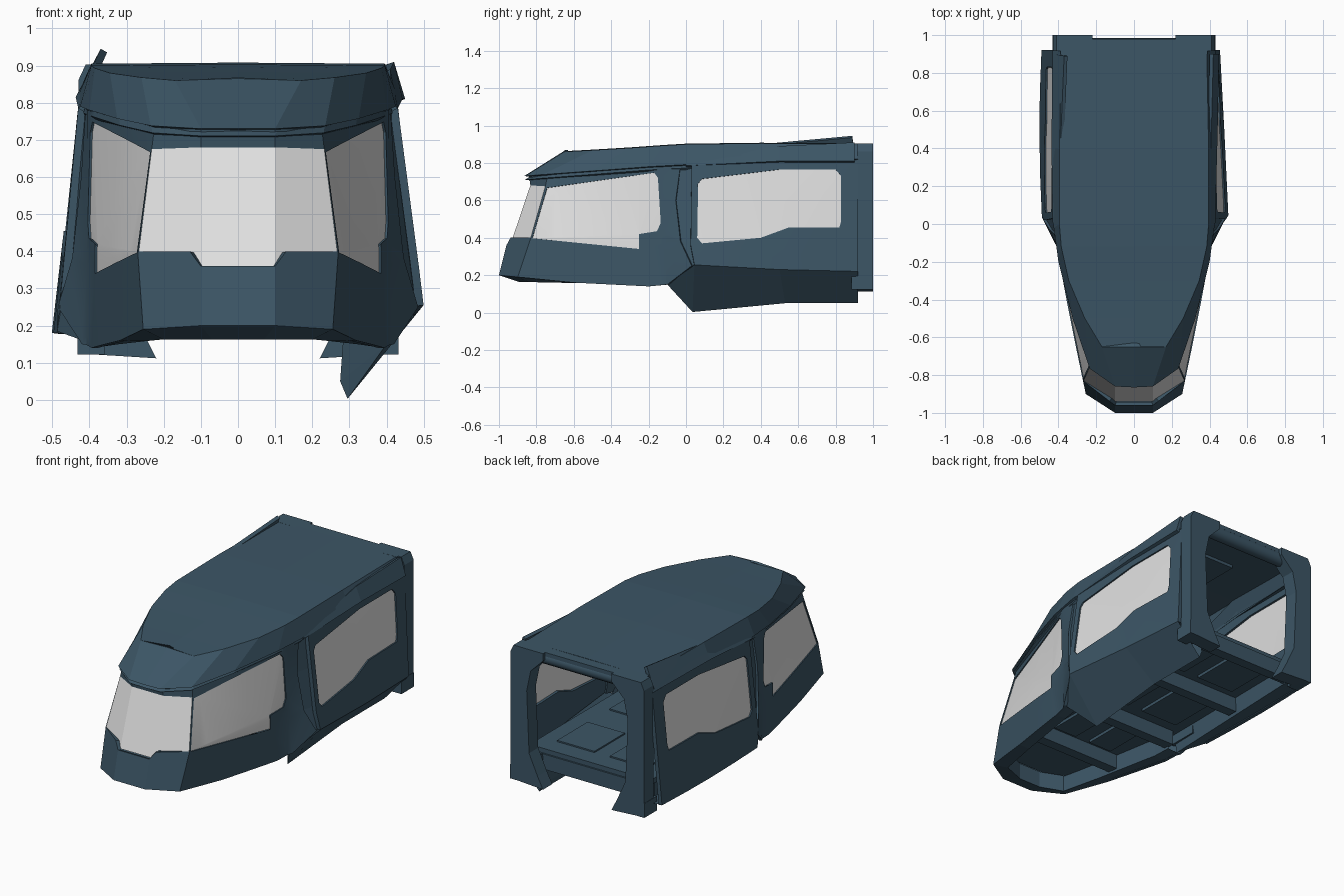
import bpy, bmesh, math
from mathutils import Vector

if "Cube" in bpy.data.objects:
    bpy.data.objects.remove(bpy.data.objects["Cube"])

def material(name, c):
    m = bpy.data.materials.new(name)
    m.diffuse_color = (*c, 1)
    m.use_nodes = True
    m.node_tree.nodes["Principled BSDF"].inputs["Base Color"].default_value = m.diffuse_color
    return m

HULL = material("slate_blue_paint", (0.045, 0.092, 0.132))
GLASS = material("pale_glass", (0.76, 0.76, 0.76))
CENTRE = Vector((0, 0.1, 0.5))

def finish(name, bm, mat, thick=0, outward=True, smooth=None):
    bm.normal_update()
    if outward:      # turn every face away from the cabin centre
        for f in bm.faces:
            if f.normal.dot(f.calc_center_median() - CENTRE) < 0:
                f.normal_flip()
    else:
        bmesh.ops.recalc_face_normals(bm, faces=bm.faces[:])
    me = bpy.data.meshes.new(name)
    bm.to_mesh(me)
    bm.free()
    me.materials.append(mat)
    ob = bpy.data.objects.new(name, me)
    bpy.context.collection.objects.link(ob)
    bpy.ops.object.select_all(action='DESELECT')
    bpy.context.view_layer.objects.active = ob
    ob.select_set(True)
    if thick:
        mod = ob.modifiers.new("thickness", 'SOLIDIFY')
        mod.thickness, mod.offset = thick, -1
        bpy.ops.object.modifier_apply(modifier=mod.name)
    if smooth:
        bpy.ops.object.shade_smooth_by_angle(angle=math.radians(smooth))
    return ob

def sheet(name, polys, mat, thick=0):
    bm = bmesh.new()
    for p in polys:
        bm.faces.new([bm.verts.new(v) for v in p])
    bmesh.ops.remove_doubles(bm, verts=bm.verts[:], dist=0.0005)
    return finish(name, bm, mat, thick)

def side_panel(name, loops, xfun, mat, thick=0, cuts=()):
    # fill (y, z) outlines with holes, then bend onto the side surface
    bm = bmesh.new()
    edges = []
    for lp in loops:
        vs = [bm.verts.new((0, y, z)) for y, z in lp]
        edges += [bm.edges.new((vs[i - 1], vs[i])) for i in range(len(vs))]
    bmesh.ops.triangle_fill(bm, edges=edges, use_beauty=True, use_dissolve=False)
    for co, no in cuts:
        bmesh.ops.bisect_plane(bm, geom=bm.verts[:] + bm.edges[:] + bm.faces[:],
                               plane_co=co, plane_no=no)
    for v in bm.verts:
        v.co.x = xfun(v.co.y, v.co.z)
    return finish(name, bm, mat, thick, smooth=18)

def prism(name, pts, y0, y1, mat=HULL):
    bm = bmesh.new()
    f = bm.faces.new([bm.verts.new((x, y0, z)) for x, z in pts])
    r = bmesh.ops.extrude_face_region(bm, geom=[f])
    for v in r['geom']:
        if isinstance(v, bmesh.types.BMVert):
            v.co.y = y1
    return finish(name, bm, mat, outward=False)

def box(name, x0, x1, y0, y1, z0, z1):
    return prism(name, [(x0, z0), (x1, z0), (x1, z1), (x0, z1)], y0, y1)

def mirror(pts):
    return [(-x, y, z) for x, y, z in pts]

# ---- side surfaces: nose (flaring out to the doors), right door, left door
def side_x(y, z):
    t = max(0, (-0.1 - y) / 0.73)
    flare = 0.075 * min(1, max(0, (y + .12) / .15)) * min(1, max(0, (.79 - z) / .5))
    return 0.41 - 0.14 * t ** 1.1 - 0.22 * max(0, z - 0.4) * t + flare

def right_x(y, z):
    return 0.43 + (0.07 - 0.045 * (y - .05) / .85) * (.79 - z) / .54

def left_x(y, z):
    bulge = 0.055 + 0.015 * math.sin(math.pi * min(1, max(0, y)))
    return -0.43 - bulge * (.79 - z) / .6

front_outer = [(-.9, .19), (-.6, .16), (-.2, .14), (-.1, .15), (.03, .25), (-.03, .38), (-.055, .6),
               (-.03, .785), (-.45, .76), (-.74, .73), (-.752, .675), (-.83, .4)]
front_window = [(-.822, .397), (-.25, .34), (-.25, .42), (-.155, .435), (-.135, .48),
                (-.15, .72), (-.17, .748), (-.743, .667)]
door_window = [(.06, .4), (.085, .37), (.4, .4), (.55, .455), (.82, .455), (.83, .49),
               (.83, .73), (.80, .765), (.5, .765), (.085, .715), (.065, .69)]
ycuts = [((0, y, 0), (0, 1, 0)) for y in (-.7, -.55, -.4, -.25, -.12)] + [((0, 0, .4), (0, 0, 1))]

# ---- nose sides, their windows, and the recessed seam to the doors
for s, tag in ((1, "right"), (-1, "left")):
    side_panel("nose_side_" + tag, [front_outer, front_window],
               lambda y, z: s * side_x(y, z), HULL, 0.018, ycuts)
    side_panel("nose_window_" + tag, [front_window],
               lambda y, z: s * (side_x(y, z) - 0.006), GLASS, 0, ycuts)
    door_x = right_x if s > 0 else lambda y, z: -left_x(y, z)
    rows = [((s * (side_x(a, z) - .012), a, z), (s * (door_x(.06, z) - .014), .06, z))
            for a, z in ((.02, .25), (-.035, .38), (-.065, .6), (-.045, .79))]
    sheet("seam_" + tag, [[p[0], p[1], q[1], q[0]] for p, q in zip(rows, rows[1:])], HULL, 0.02)
    lo, hi = sorted((s * .37, s * .4))
    box("centre_pillar", lo, hi, -.12, .06, .2, .78)

# ---- nose front panel, windshield and header
c0, c1 = (side_x(-.9, .19), -.9, .19), (side_x(-.83, .4), -.83, .4)
c2, c3 = (side_x(-.752, .675), -.752, .675), (side_x(-.74, .73), -.74, .73)
b, n, k = (.1, -1, .2), (.1, -.96, .36), (.13, -.938, .4)
corner = [c0, b, n, k, c1]
sheet("nose_panel", [corner, mirror(corner), [b, n, *mirror([n, b])]], HULL, 0.02)
gi, gk, g1, gc = (.1, -.94, .36), (.13, -.915, .4), (c1[0] - .003, -.83, .4), (.1, -.832, .68)
pane = [gi, gk, g1, c2, gc]
sheet("windshield", [pane, mirror(pane), [gi, gc, *mirror([gc, gi])]], GLASS)
h = (.1, -.84, .735)
head = [c2, gc, h, c3]
sheet("window_header", [head, mirror(head), [gc, h, *mirror([h, gc])]], HULL, 0.02)

# ---- roof: lofted half rings, mirrored
top = [(0, -.65, .865), (.17, -.65, .86), (.26, -.5, .868), (.345, -.3, .88), (.385, -.12, .893),
       (.395, .0, .9), (.395, .4, .905), (.385, .92, .902)]
rim = [(0, -.865, .73), (.1, -.86, .73), (.235, -.765, .738), (.325, -.5, .757), (.4, -.2, .78),
       (.425, -.02, .79), (.432, .4, .815), (.432, .92, .82)]
under = [(0, -.82, .725), (.1, -.815, .725), (.215, -.73, .73), (.29, -.48, .75), (.375, -.2, .772),
         (.40, -.02, .78), (.41, .4, .80), (.41, .92, .80)]
polys = []
for i in range(7):
    for q in ([top[i], top[i + 1], rim[i + 1], rim[i]], [rim[i], rim[i + 1], under[i + 1], under[i]],
              [(0, top[i][1], top[i][2] + .003), top[i], top[i + 1], (0, top[i + 1][1], top[i + 1][2] + .003)]):
        q = [p for j, p in enumerate(q) if (Vector(p) - Vector(q[j - 1])).length > .004]
        if len(q) > 2:
            polys += [q, mirror(q)]
sheet("roof_shell", polys, HULL, 0.02)

# ---- right door with folded lower skirt
right_outer = [(.045, .255), (.5, .23), (.92, .22), (.92, .82), (.4, .815), (.03, .785), (.025, .36)]
side_panel("right_door", [right_outer, door_window], right_x, HULL, 0.022)
side_panel("right_door_window", [door_window], lambda y, z: right_x(y, z) - .008, GLASS)
crease = [(right_x(y, z), y, z) for y, z in right_outer[:3]]
low = [(.295, .035, .003), (.3, .53, .05), (.3, .92, .05)]
lip = [(.275, .06, .05), (.285, .53, .09), (.285, .92, .09)]
inn = [(.29, .06, .26), (.3, .53, .26), (.3, .92, .26)]
front_pt = (.4, -.1, .15)
sheet("right_skirt", [[p[i], p[i + 1], q[i + 1], q[i]] for p, q in ((crease, low),) for i in (0, 1)], HULL)
sheet("right_skirt_inside", [[p[i], p[i + 1], q[i + 1], q[i]]
                             for p, q in ((low, lip), (lip, inn)) for i in (0, 1)], HULL)
sheet("right_skirt_front", [[crease[0], low[0], front_pt], [low[0], lip[0], front_pt],
                            [lip[0], inn[0], front_pt]], HULL)

# ---- left door, leaning out, without the skirt
left_outer = [(.04, .18), (.92, .18), (.92, .82), (.4, .815), (.03, .785), (.02, .36), (.02, .24)]
dcuts = [((0, y, 0), (0, 1, 0)) for y in (.25, .5, .7)]
side_panel("left_door", [left_outer, door_window], left_x, HULL, 0.022, dcuts)
side_panel("left_door_window", [door_window], lambda y, z: left_x(y, z) + .008, GLASS, 0, dcuts)
sheet("left_sill", [[(left_x(.04, .18), .04, .185), (left_x(.92, .18), .92, .185), (-.37, .92, .165), (-.39, -.1, .15)],
                    [(-.37, .92, .165), (-.39, -.1, .15), (-.37, -.1, .27), (-.36, .92, .27)],
                    [(left_x(.04, .18), .04, .185), (-.39, -.1, .15), (-side_x(.03, .25), .03, .25)]], HULL)

# ---- roof rails above the doors
sheet("right_roof_rail", [[(.43, .0, .785), (.415, .0, .8), (.41, .5, .89), (.443, .5, .81)],
                          [(.443, .5, .81), (.41, .5, .89), (.42, .9, .91), (.45, .9, .81)]], HULL, 0.02)
sheet("left_roof_rail", [[(-.43, .0, .785), (-.415, .0, .8), (-.39, .4, .9), (-.437, .4, .815)],
                         [(-.437, .4, .815), (-.39, .4, .9), (-.37, .89, .945), (-.432, .9, .82)]], HULL, 0.02)

# ---- raised floor, with the chin ring and beams hanging below it
half = [(.08, -.88), (.2, -.83), (.36, -.2), (.39, .0), (.39, .88)]
bm = bmesh.new()
f = bm.faces.new([bm.verts.new((x, y, .255)) for x, y in half + [(-x, y) for x, y in half[::-1]]])
r = bmesh.ops.extrude_face_region(bm, geom=[f])
bmesh.ops.translate(bm, vec=(0, 0, .03), verts=[v for v in r['geom'] if isinstance(v, bmesh.types.BMVert)])
finish("floor", bm, HULL, outward=False)
ring = [(.1, -1, .2), c0, (side_x(-.6, .16), -.6, .16), (.39, -.2, .14), (.4, -.1, .15)]
inner = [(.07, -.89, .163), (.2, -.84, .163), (.25, -.6, .158), (.32, -.2, .15), (.33, -.1, .155)]
wall = [(x, y, .26) for x, y, z in inner]
chin = []
for p, q in ((ring, inner), (inner, wall)):
    chin.append([p[0], *mirror([p[0], q[0]]), q[0]])
    for i in range(4):
        quad = [p[i], p[i + 1], q[i + 1], q[i]]
        chin += [quad, mirror(quad)]
sheet("chin", chin, HULL)
for y, w in ((-.5, .27), (-.1, .34), (.4, .37), (.86, .38)):
    box("floor_beam", -w, w, y - .03, y + .03, .17, .258)
for s in (1, -1):
    for y in (-.3, .15, .63):
        w = .2 if y < 0 else .29
        lo, hi = sorted((s * .05, s * w))
        box("underfloor_panel", lo, hi, y - .14, y + .14, .238, .258)
        box("floor_plate", lo, hi, y - .14, y + .14, .283, .293)
box("ceiling_hatch", -.12, .12, .45, .7, .868, .886)

# ---- rear frame: two flared posts, crossbar and feet
for s, tag in ((1, "right"), (-1, "left")):
    prof = [(.41, .903), (.43, .86), (.43, .125), (.22, .112), (.255, .18), (.31, .3), (.325, .66),
            (.30, .78), (.22, .86), (.22, .903)]
    prism("rear_post_" + tag, [(s * x, z) for x, z in prof], .915, 1.0)
    lo, hi = sorted((s * .36, s * .432))
    box("rear_foot_" + tag, lo, hi, .885, 1.0, .122, .205)
bm = bmesh.new()
bmesh.ops.create_cone(bm, cap_ends=True, segments=14, radius1=.04, radius2=.04, depth=.56)
for v in bm.verts:
    v.co = Vector((v.co.z, .945 + v.co.x, .862 + v.co.y))
finish("rear_crossbar", bm, HULL, outward=False, smooth=35)
box("rear_roof_lip", -.39, .39, .9, .98, .88, .903)
